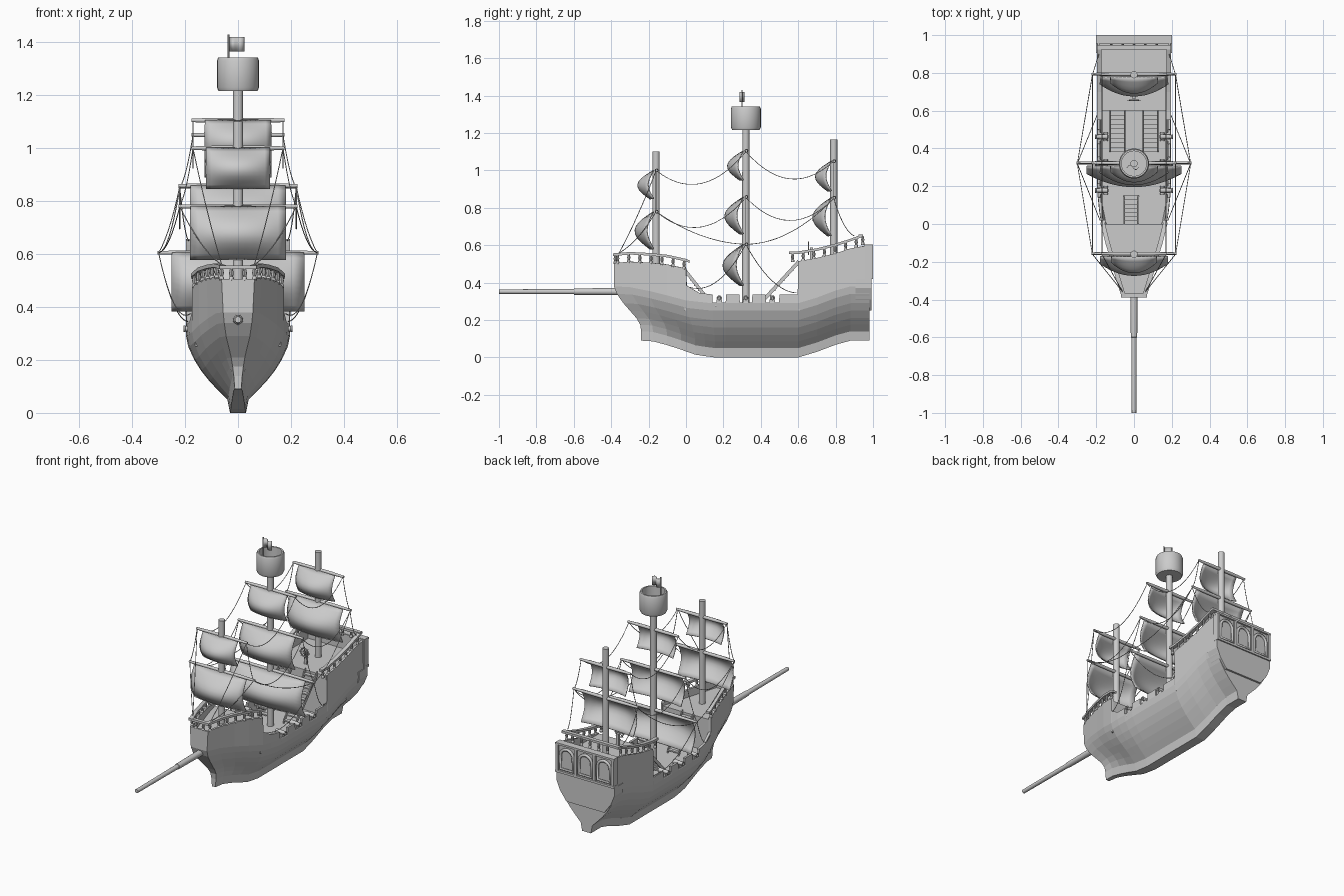
import bpy, bmesh, math
from mathutils import Vector

if "Cube" in bpy.data.objects:
    bpy.data.objects.remove(bpy.data.objects["Cube"])


def make(name, verts, faces, smooth=False, mirror=False, solid=0, offset=0):
    me = bpy.data.meshes.new(name)
    me.from_pydata(verts, [], faces)
    bm = bmesh.new()
    bm.from_mesh(me)
    bmesh.ops.recalc_face_normals(bm, faces=bm.faces)
    for f in bm.faces:
        f.smooth = smooth
    bm.to_mesh(me)
    bm.free()
    ob = bpy.data.objects.new(name, me)
    bpy.context.collection.objects.link(ob)
    if solid:
        m = ob.modifiers.new("thickness", 'SOLIDIFY')
        m.thickness, m.offset = solid, offset
    if mirror:
        ob.modifiers.new("mirror", 'MIRROR')
    return ob


def boxes(name, items, **kw):
    """One mesh of boxes given as (centre, size)."""
    v, f = [], []
    for c, s in items:
        b = len(v)
        v += [(c[0] + s[0] * i / 2, c[1] + s[1] * j / 2, c[2] + s[2] * k / 2)
              for i in (-1, 1) for j in (-1, 1) for k in (-1, 1)]
        f += [[b + i for i in q] for q in ((0, 1, 3, 2), (4, 6, 7, 5), (0, 4, 5, 1),
                                           (2, 3, 7, 6), (0, 2, 6, 4), (1, 5, 7, 3))]
    return make(name, v, f, **kw)


def lathe(name, spots, profile, axis='z', n=16, smooth=True, **kw):
    """Turn (radius, height) profile round an axis at every spot."""
    v, f = [], []
    for c in spots:
        b = len(v)
        for r, h in profile:
            for k in range(n):
                a = 2 * math.pi * k / n
                p, q = r * math.cos(a), r * math.sin(a)
                d = {'z': (p, q, h), 'y': (p, h, q), 'x': (h, p, q)}[axis]
                v.append([c[i] + d[i] for i in range(3)])
        for i in range(len(profile) - 1):
            f += [[b + i * n + k, b + i * n + (k + 1) % n, b + (i + 1) * n + (k + 1) % n,
                   b + (i + 1) * n + k] for k in range(n)]
        f += [list(range(b, b + n)), [b + (len(profile) - 1) * n + k for k in range(n)]]
    ob = make(name, v, f, smooth, **kw)
    bpy.context.view_layer.objects.active = ob
    ob.select_set(True)
    bpy.ops.object.shade_smooth_by_angle(angle=math.radians(40))
    ob.select_set(False)
    return ob


def wires(name, paths, r, cyclic=False):
    cu = bpy.data.curves.new(name, 'CURVE')
    cu.dimensions, cu.bevel_depth, cu.bevel_resolution = '3D', r, 1
    cu.use_fill_caps = True
    for p in paths:
        s = cu.splines.new('POLY')
        s.points.add(len(p) - 1)
        s.use_cyclic_u = cyclic
        for pt, co in zip(s.points, p):
            pt.co = (*co, 1)
    ob = bpy.data.objects.new(name, cu)
    bpy.context.collection.objects.link(ob)


def interp(table, x):
    for (a, u), (b, w) in zip(table, table[1:]):
        if x <= b:
            return u + (w - u) * max(0, (x - a) / (b - a))
    return table[-1][1]


# Hull lines: keel height, bow fullness, height of the side, section levels
KEEL = [(-.24, .09), (-.16, .085), (-.05, .05), (.05, .015), (.15, 0), (.6, 0),
        (.7, .03), (.8, .068), (.88, .09), (1, .09)]
FULL = [(-.385, 0), (-.3, .2), (-.2, .42), (-.1, .65), (0, .84), (.1, .95), (.2, 1)]
SHEER = [(-.385, .505), (-.3, .512), (-.2, .507), (-.1, .497), (0, .475), (.003, .385),
         (.07, .345), (.14, .337), (.143, .295), (.212, .295), (.215, .337), (.285, .337),
         (.288, .295), (.352, .295), (.355, .337), (.425, .337), (.428, .295), (.497, .295),
         (.5, .337), (.597, .337), (.6, .515), (.7, .532), (.8, .557), (.88, .583), (.98, .6)]
RISE = [0, .05, .085, .12, .16, .2, .25, .29]
MID = [.03, .04, .075, .108, .14, .165, .188, .196, .194]
BOW = [.012, .016, .02, .026, .035, .045, .052, .056, .062]
STEM = [-.24, -.24, -.245, -.265, -.3, -.335, -.37, -.385, -.385]


def section(y, top):
    pts = []
    for j in range(9):
        yy = y if y > .2 else STEM[j] + (y + .385) / .585 * (.2 - STEM[j])
        base = y if y > .2 else -.24 + (y + .385) / .585 * .44
        s = interp(FULL, y)
        z = top if j == 8 else interp(KEEL, base) + RISE[j]
        pts.append((BOW[j] + (MID[j] - BOW[j]) * s, yy, z))
    return pts


sections = [section(*s) for s in SHEER]
verts, faces = [], []
for sec in sections:
    verts += [(-x, y, z) for x, y, z in sec] + sec
for i in range(len(sections)):
    b, c = i * 18, i * 18 + 18
    if i < len(sections) - 1:
        for o in (0, 9):
            faces += [(b + o + j, c + o + j, c + o + j + 1, b + o + j + 1) for j in range(8)]
        faces.append((b, c, c + 9, b + 9))
    if i in (0, len(sections) - 1):
        faces += [(b + j, b + j + 1, b + j + 10, b + j + 9) for j in range(8)]
make("hull", verts, faces, solid=.014, offset=-1)


def at_height(sec, z):
    for a, b in zip(sec, sec[1:]):
        if a[2] <= z <= b[2]:
            return Vector(a).lerp(Vector(b), (z - a[2]) / (b[2] - a[2]))
    return Vector(sec[-1])


# Decks and bulkheads
def deck(name, z, y0, y1):
    pts = [at_height(s, z) for s, (y, t) in zip(sections, SHEER) if y0 <= y <= y1]
    v = [(sx * (p.x - .006), p.y, z) for p in pts for sx in (-1, 1)]
    make(name, v, [(i, i + 1, i + 3, i + 2) for i in range(0, len(v) - 2, 2)], solid=.01)


deck("main_deck", .255, -.1, .7)
deck("fore_deck", .455, -.385, .001)
deck("quarter_deck", .505, .599, .98)
boxes("bulkheads", [((0, -.004, .355), (.325, .01, .21)), ((0, .604, .38), (.378, .01, .26))])


# Stairs
def stairs(name, x, y0, z0, y1, z1, w, n):
    items = [((x, y0 + (y1 - y0) * (i + .5) / n, z0 + (z1 - z0) * (i + .5) / n),
              (w, abs(y1 - y0) / n, .008)) for i in range(n)]
    boxes(name + "_treads", items)
    v, f = [], []
    for sx in (-1, 1):
        for t in (-.003, .003):
            v += [(x + sx * w / 2 + t, y, z + d) for y, z in ((y0, z0), (y1, z1)) for d in (-.01, .018)]
    for b in (0, 8):
        f += [[b + i for i in q] for q in ((0, 1, 3, 2), (4, 6, 7, 5), (1, 5, 7, 3),
                                           (0, 2, 6, 4), (0, 4, 5, 1), (2, 3, 7, 6))]
    make(name + "_stringers", v, f)


stairs("left_stairs", -.087, .38, .265, .6, .505, .08, 9)
stairs("right_stairs", .087, .38, .265, .6, .505, .08, 9)
stairs("fore_stairs", -.015, .15, .265, 0, .455, .075, 7)


# Railings
def rail(name, path, n):
    v = [(x + a, y, z + c) for x, y, z in path for a, c in
         ((-.014, .038), (.01, .038), (.01, .052), (-.014, .052))]
    f = [(i * 4 + k, i * 4 + (k + 1) % 4, i * 4 + 4 + (k + 1) % 4, i * 4 + 4 + k)
         for i in range(len(path) - 1) for k in range(4)]
    e = len(v) - 4
    make(name, v, f + [(0, 1, 2, 3), (e, e + 1, e + 2, e + 3)], mirror=True)
    ys = [path[0][1] + .02 + (path[-1][1] - path[0][1] - .05) * i / (n - 1) for i in range(n)]
    spots = [(interp([(p[1], p[0]) for p in path], y), y, interp([(p[1], p[2]) for p in path], y))
             for y in ys]
    lathe(name + "_balusters", spots, POST, n=8, mirror=True)


POST = [(.009, -.006), (.009, .006), (.006, .01), (.009, .022), (.005, .042)]
fore = [(s[-1][0] - .006, s[-1][1], s[-1][2]) for s in sections[:5]]
rail("fore_rail", fore + [(.165, .02, .467)], 7)
aft = [(.186, .55, .515)] + [(.186, s[-1][1], s[-1][2]) for s in sections[20:24]] + [(.186, .94, .605)]
rail("aft_rail", aft, 7)
boxes("rail_crossbars", [((0, -.378, .55), (.14, .022, .014)), ((0, .935, .65), (.39, .024, .014))])
lathe("front_balusters", [(x, -.378, .505) for x in (-.025, .025)], POST, n=8)
lathe("stern_balusters", [(x * .06, .945, .607) for x in range(-2, 3)], POST, n=8)

# Stern gallery with three arched windows
low = [(.2, .42), (.2, .37), (.175, .31), (.13, .25)]


def slab(name, half, y0, y1):
    loop = half + [(-x, z) for x, z in reversed(half)]
    n = len(loop)
    make(name, [(x, y, z) for y in (y0, y1) for x, z in loop],
         [range(n), range(n, 2 * n)] + [(i, (i + 1) % n, n + (i + 1) % n, n + i) for i in range(n)])


slab("gallery_base", low, .905, .992)
slab("gallery_wall", [(.2, .603), (.2, .42)], .955, .988)
boxes("gallery_trim", [((0, .985, .427), (.404, .03, .014)), ((0, .98, .598), (.404, .04, .012))]
      + [((x, .984, .51), (.018, .03, .165)) for x in (-.192, -.064, .064, .192)])
arches = [[(c + .044, .991, .445)] + [(c + .044 * math.cos(a * math.pi / 10), .991,
           .528 + .044 * math.sin(a * math.pi / 10)) for a in range(11)] + [(c - .044, .991, .445)]
          for c in (-.128, 0, .128)]
wires("window_frames", arches, .009, True)

# Bowsprit
lathe("bowsprit", [(0, 0, .352)], [(.012, -1), (.014, -.6), (.017, -.598), (.02, -.3)], 'y')

# Masts: (y, top, yards as (z, half length, sail half width, sail bottom, belly))
MASTS = [("fore", -.16, 1.1, [(1.0, .175, .12, .848, .075), (.78, .225, .18, .58, .09)]),
         ("main", .32, 1.25, [(1.105, .175, .125, .948, .075), (.858, .225, .18, .66, .09),
                              (.605, .305, .25, .385, .1)]),
         ("mizzen", .79, 1.165, [(1.05, .175, .125, .89, .075), (.855, .225, .18, .65, .09)])]
for name, y, top, yards in MASTS:
    lathe(name + "_mast", [(0, y, 0)], [(.02, .25), (.019, top)])
    for i, (z, half, w, low_z, belly) in enumerate(yards):
        lathe(f"{name}_yard_{i + 1}", [(0, y + .003, z)],
              [(.007, -half), (.01, -half * .5), (.01, half * .5), (.007, half)], 'x', 10)
        # Billowing sail
        N, M = 12, 10
        v = []
        for r in range(M + 1):
            for c in range(N + 1):
                u, t = c / N * 2 - 1, r / M
                out = math.sin(math.pi * t) * belly * (.4 + .6 * (1 - u * u)) + .02 * t * (1 - u * u)
                v.append((u * w, y - .012 - out, z + (low_z - z) * t))
        f = [(r * (N + 1) + c, r * (N + 1) + c + 1, (r + 1) * (N + 1) + c + 1, (r + 1) * (N + 1) + c)
             for r in range(M) for c in range(N)]
        make(f"{name}_sail_{i + 1}", v, f, smooth=True, solid=.006)

# Crow's nest and flag
lathe("lookout_basket", [(0, .32, 0)], [(.03, 1.215), (.073, 1.215), (.08, 1.23), (.08, 1.33), (.075, 1.342),
                                        (.066, 1.342), (.066, 1.24), (.02, 1.24)], n=24)
lathe("flag_pole", [(-.036, .3, 0)], [(.003, 1.235), (.003, 1.43)], n=8)
v = [(-.036 + .06 * i / 10, .3 + .012 * math.sin(i / 10 * 2 * math.pi), z)
     for i in range(11) for z in (1.365, 1.42)]
make("flag", v, [(i, i + 1, i + 3, i + 2) for i in range(0, 20, 2)], smooth=True, solid=.003)

# Rigging: (start, end, sag), repeated on both sides
ROPES = [((.17, .32, 1.1), (.17, -.16, 1.0), .12), ((.17, .32, 1.1), (.17, .79, 1.05), .12),
         ((.22, .32, .855), (.22, -.16, .78), .12), ((.22, .32, .855), (.22, .79, .85), .12),
         ((.3, .32, .605), (.22, -.16, .78), .04), ((.3, .32, .605), (.22, .79, .85), .06),
         ((.17, -.16, 1.0), (.22, -.16, .78), .03), ((.17, .79, 1.05), (.22, .79, .85), .03),
         ((.22, -.16, .78), (.055, -.365, .555), .03), ((.17, -.16, 1.0), (.06, -.36, .555), .02),
         ((.3, .32, .605), (.18, .02, .375), .08), ((.3, .32, .605), (.19, .59, .345), .06),
         ((.22, .32, .855), (.3, .32, .605), .03), ((.22, .79, .85), (.186, .9, .65), .04)]
paths = []
for a, b, sag in ROPES:
    for s in (-1, 1):
        line = [Vector(a).lerp(Vector(b), i / 14) - Vector((0, 0, sag * 4 * i / 14 * (1 - i / 14)))
                for i in range(15)]
        paths.append([(s * p.x, p.y, p.z) for p in line])
wires("rigging", paths, .002)

# Cannons
GUNS = (.178, .32, .462)
lathe("cannon_barrels", [(0, y, .318) for y in GUNS],
      [(.006, .135), (.014, .14), (.012, .175), (.01, .198), (.013, .2), (.013, .206), (.007, .206), (.006, .19)],
      'x', 12, mirror=True)
boxes("cannon_carriages", [((.166, y, .295), (.05, .03, .03)) for y in GUNS], mirror=True)
lathe("cannon_wheels", [(x, y + s * .018, .278) for y in GUNS for s in (-1, 1) for x in (.15, .18)],
      [(.012, -.004), (.012, .004)], 'y', 10, mirror=True)

# Steering wheel
C = Vector((0, .655, .585))
ring = [C + Vector((math.cos(a * math.pi / 10), 0, math.sin(a * math.pi / 10))) * .026 for a in range(20)]
wires("wheel_rim", [ring], .0035, True)
wires("wheel_spokes", [[C - d, C + d] for d in (Vector((math.cos(a * math.pi / 4), 0, math.sin(a * math.pi / 4)))
                                               * .036 for a in range(4))], .0022)
boxes("wheel_stand", [((0, .67, .545), (.018, .016, .085))])
